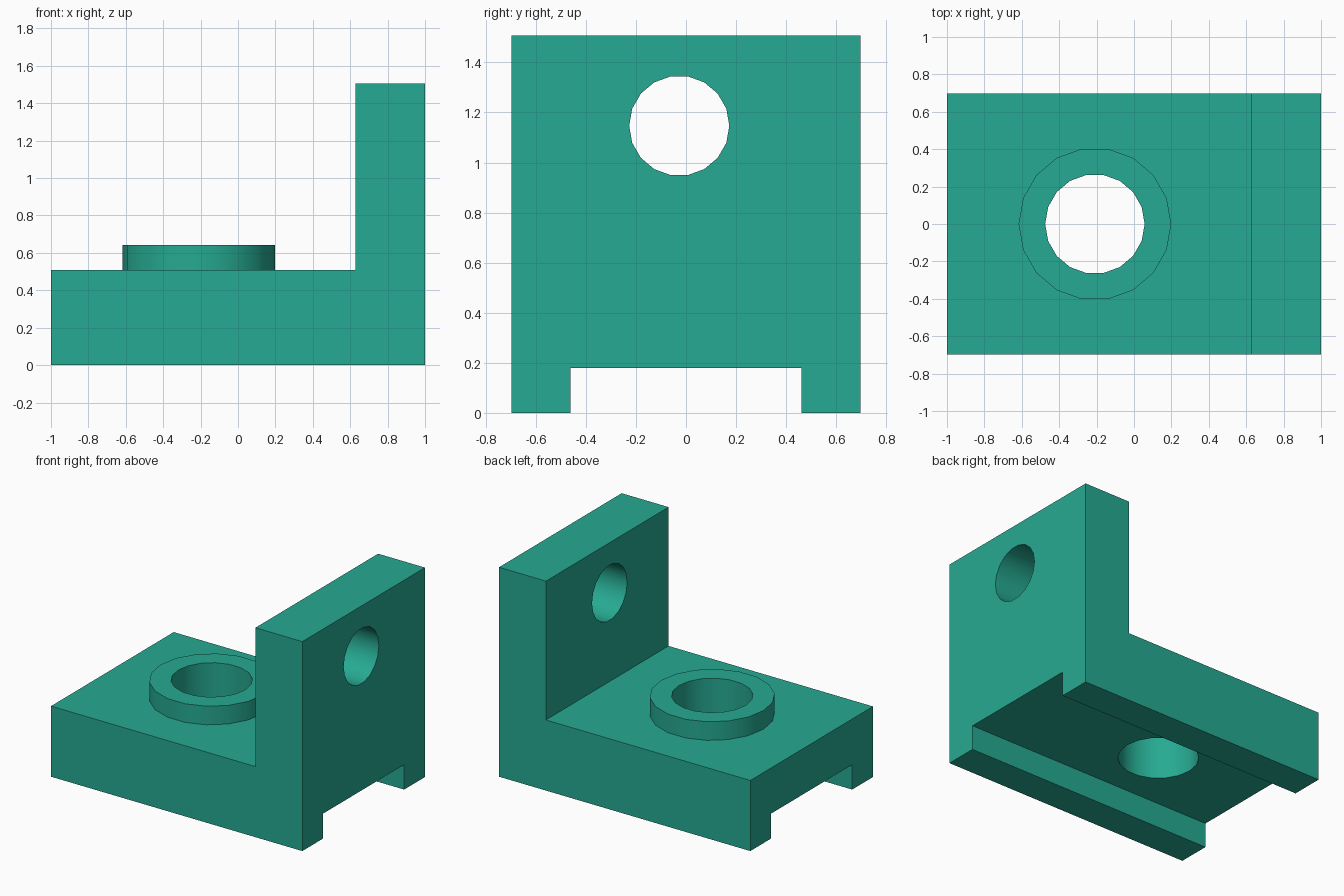
import bpy
import bmesh
import math
from mathutils import Vector

cube = bpy.data.objects.get("Cube")
if cube:
    bpy.data.objects.remove(cube, do_unlink=True)

teal = bpy.data.materials.new("teal")
teal.use_nodes = True
color = (0.0194, 0.402, 0.287, 1.0)
teal.diffuse_color = color
teal.node_tree.nodes["Principled BSDF"].inputs["Base Color"].default_value = color


def prism(name, points, direction):
    """Extrude a closed loop of 3D points along a direction."""
    bm = bmesh.new()
    face = bm.faces.new([bm.verts.new(p) for p in points])
    grown = bmesh.ops.extrude_face_region(bm, geom=[face], use_keep_orig=True)
    moved = [g for g in grown["geom"] if isinstance(g, bmesh.types.BMVert)]
    bmesh.ops.translate(bm, verts=moved, vec=Vector(direction))
    bmesh.ops.recalc_face_normals(bm, faces=bm.faces)
    mesh = bpy.data.meshes.new(name)
    bm.to_mesh(mesh)
    bm.free()
    mesh.materials.append(teal)
    obj = bpy.data.objects.new(name, mesh)
    bpy.context.collection.objects.link(obj)
    return obj


def circle(radius, sides=18):
    return [(radius * math.cos(math.tau * i / sides),
             radius * math.sin(math.tau * i / sides)) for i in range(sides)]


def combine(target, tool, operation):
    """Apply a boolean and discard the tool object."""
    tool.hide_render = True
    mod = target.modifiers.new(operation.lower(), 'BOOLEAN')
    mod.operation = operation
    mod.solver = 'EXACT'
    mod.object = tool
    bpy.context.view_layer.objects.active = target
    bpy.ops.object.modifier_apply(modifier=mod.name)
    bpy.data.objects.remove(tool, do_unlink=True)


# L-shaped body: base slab and upright wall
HALF_Y = 0.697
side = [(-1, 0), (1, 0), (1, 1.507), (0.627, 1.507), (0.627, 0.508), (-1, 0.508)]
bracket = prism("bracket", [(x, -HALF_Y, z) for x, z in side], (0, 2 * HALF_Y, 0))

# Raised round boss on the base
BX = -0.209
boss = prism("boss", [(BX + x, y, 0.35) for x, y in circle(0.408)], (0, 0, 0.292))
combine(bracket, boss, 'UNION')

# Channel along the underside
slot = [(-0.461, -0.2), (0.461, -0.2), (0.461, 0.179), (-0.461, 0.179)]
channel = prism("channel_cutter", [(-1.2, y, z) for y, z in slot], (2.4, 0, 0))
combine(bracket, channel, 'DIFFERENCE')

# Vertical bore through boss and base
bore = prism("bore_cutter", [(BX + x, y, -0.1) for x, y in circle(0.266)], (0, 0, 1))
combine(bracket, bore, 'DIFFERENCE')

# Horizontal hole through the wall
hole = prism("wall_hole_cutter",
             [(0.4, -0.027 + y, 1.147 + z) for y, z in circle(0.2)], (0.8, 0, 0))
combine(bracket, hole, 'DIFFERENCE')

# Smooth round walls, crisp edges elsewhere
bpy.ops.object.select_all(action='DESELECT')
bracket.select_set(True)
bpy.context.view_layer.objects.active = bracket
bpy.ops.object.shade_smooth_by_angle(angle=math.radians(30))
